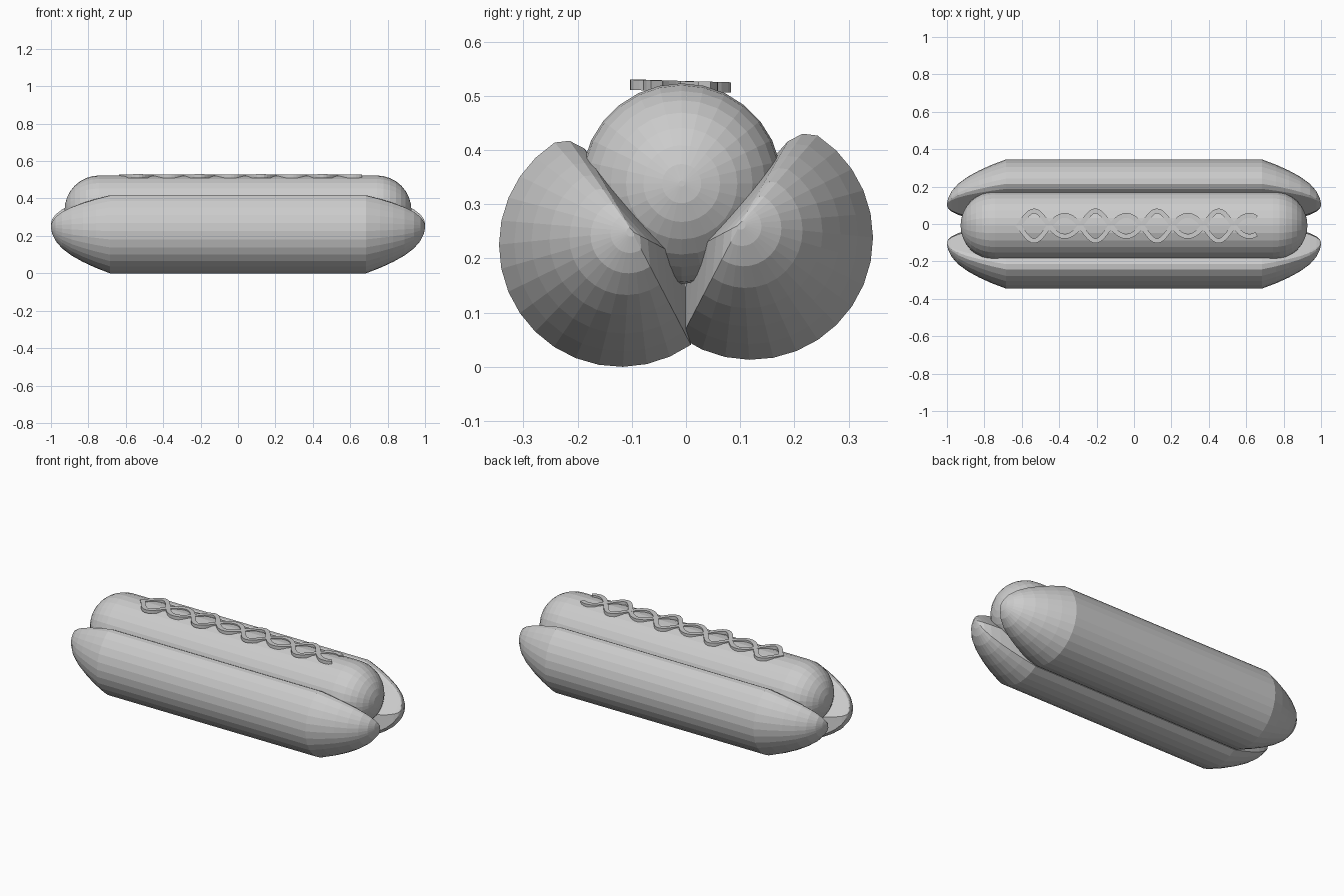
import bpy, bmesh
from math import sin, cos, pi, radians, sqrt

if "Cube" in bpy.data.objects:
    bpy.data.objects.remove(bpy.data.objects["Cube"])


def finish(name, bm):
    bmesh.ops.recalc_face_normals(bm, faces=bm.faces)
    me = bpy.data.meshes.new(name)
    bm.to_mesh(me)
    bm.free()
    ob = bpy.data.objects.new(name, me)
    bpy.context.collection.objects.link(ob)
    return ob


def loft(name, sections):
    """Skin a list of equal-length rings and cap both ends."""
    bm = bmesh.new()
    rings = [[bm.verts.new(p) for p in s] for s in sections]
    n = len(rings[0])
    for a, b in zip(rings, rings[1:]):
        for i in range(n):
            j = (i + 1) % n
            bm.faces.new((a[i], a[j], b[j], b[i]))
    bm.faces.new(rings[0])
    bm.faces.new(rings[-1])
    return finish(name, bm)


def symmetric(half):
    """Mirror (x, scale) stations to the negative x side."""
    return [(-x, s) for x, s in reversed(half)] + half


# Bun halves: round outside, sloped cut face inside, tapered ends
ARC = 16
arc = [radians(-55 - 182 * i / ARC) for i in range(ARC + 1)]
bun_profile = [(-0.12 + 0.225 * cos(a), 0.225 + 0.225 * sin(a)) for a in arc]
bun_profile += [(-0.215, 0.417), (-0.188, 0.403), (-0.005, 0.2), (0.0, 0.14)]
bun_stations = symmetric([(0.685, 1), (0.76, 0.885), (0.83, 0.755), (0.89, 0.62),
                          (0.94, 0.47), (0.975, 0.31), (0.993, 0.16), (1.0, 0.04)])


def bun(name, side, lift):
    cy, cz = -0.1, 0.25
    loft(name, [[(x, -side * (cy + (y - cy) * s), cz + (z - cz) * s + lift)
                 for y, z in bun_profile] for x, s in bun_stations])


bun("front_bun_half", -1, 0.0)
bun("back_bun_half", 1, 0.013)

# Sausage: capsule resting in the cut
R, SIDES = 0.185, 28
half = [(0.742 + R * sin(t * pi / 16), max(cos(t * pi / 16), 0.03)) for t in range(9)]
loft("sausage", [[(x, -0.008 + R * s * cos(2 * pi * k / SIDES),
                   0.338 + R * s * sin(2 * pi * k / SIDES)) for k in range(SIDES)]
                 for x, s in symmetric(half)])


# Mustard: two flat ribbons weaving across each other
def ribbon(name, sign):
    steps, x0, x1, pitch = 96, -0.625, 0.655, 0.1645

    def path(x):
        u = (x + 0.617) / pitch
        amp = 0.068 + 0.012 * cos(pi * (u - 0.5) / 1.0)
        return -0.01 + sign * amp * sin(pi * u)

    sections = []
    for i in range(steps + 1):
        x = x0 + (x1 - x0) * i / steps
        y = path(x)
        d = (path(x + 0.001) - path(x - 0.001)) / 0.002
        n = sqrt(1 + d * d)
        wx, wy = -d / n * 0.013, 1 / n * 0.013
        z = 0.518 - 0.03 * y
        sections.append([(x + wx, y + wy, z - 0.01), (x - wx, y - wy, z - 0.01),
                         (x - wx, y - wy, z + 0.009), (x + wx, y + wy, z + 0.009)])
    loft(name, sections)


ribbon("mustard_strand_a", 1)
ribbon("mustard_strand_b", -1)
